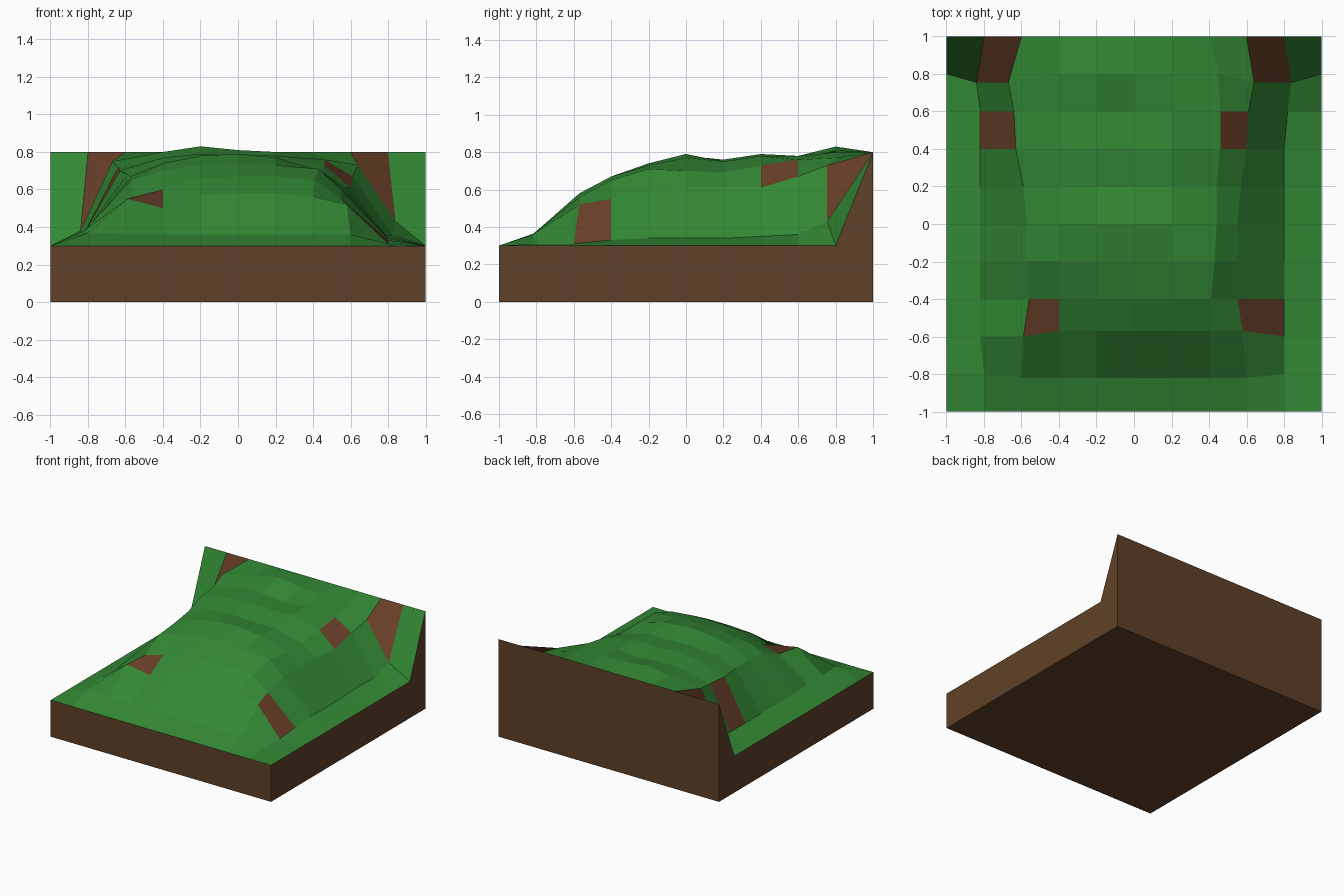
import bpy, bmesh

if "Cube" in bpy.data.objects:
    bpy.data.objects.remove(bpy.data.objects["Cube"])

def material(name, rgb):
    m = bpy.data.materials.new(name)
    m.diffuse_color = (*rgb, 1)
    m.use_nodes = True
    m.node_tree.nodes["Principled BSDF"].inputs["Base Color"].default_value = m.diffuse_color
    return m

GRASS, PATCH, EARTH = range(3)

# Hill heights in hundredths: rows run front to back, columns left to right
hill = [
    (37, 36, 36, 36, 36, 36, 36, 36, 31),
    (38, 55, 50, 57, 58, 58, 56, 52, 31),
    (38, 56, 60, 66, 67, 67, 65, 55, 33),
    (37, 65, 70, 73, 74, 73, 71, 60, 34),
    (37, 67, 74, 78, 79, 77, 70, 61, 34),
    (37, 68, 74, 76, 75, 75, 69, 61, 34),
    (37, 70, 77, 79, 78, 78, 73, 61, 35),
    (37, 72, 77, 78, 76, 78, 76, 67, 36),
    (38, 75, 80, 83, 81, 80, 77, 73, 43),
]
# Sideways drift of the grid lines on the steep flanks, front to back
drift = {
    1: (0, -.02, -.02, -.02, -.02, -.02, -.02, -.02, -.04),
    2: (0, .01, .04, .03, .03, .01, -.03, -.04, -.07),
    7: (0, 0, .01, .03, .04, .04, .06, .06, .05),
    8: (0, -.02, -.05, -.05, -.05, -.03, 0, .01, .04),
    9: (0, 0, 0, 0, 0, 0, 0, .02, .04),
}

def point(i, j):
    x, y = -1 + .2 * i, -1 + .2 * j
    if j == 10:
        return x, y, .8
    if i in (0, 10) or j == 0:
        return x, y, .3
    if i in drift:
        x += drift[i][j - 1]
    if j == 8 + 1 and i in (1, 2, 8, 9):
        y -= .045
    if j == 1 and 1 < i < 9:
        y -= .02
    if j == 2 and 2 < i < 9:
        y += .03
    return x, y, hill[j - 1][i - 1] / 100

# Grassy hill surface with bare soil patches
bm = bmesh.new()
v = [[bm.verts.new(point(i, j)) for i in range(11)] for j in range(11)]
bare = {(2, 2), (8, 2), (1, 7), (7, 7), (1, 9), (8, 9)}
for j in range(10):
    for i in range(10):
        f = bm.faces.new((v[j][i], v[j][i + 1], v[j + 1][i + 1], v[j + 1][i]))
        f.material_index = PATCH if (i, j) in bare else GRASS

# Earth sides and bottom
rim = [e for e in bm.edges if e.is_boundary]
out = bmesh.ops.extrude_edge_only(bm, edges=rim)["geom"]
for g in out:
    if isinstance(g, bmesh.types.BMVert):
        g.co.z = 0
    elif isinstance(g, bmesh.types.BMFace):
        g.material_index = EARTH
low = [e for e in bm.edges if e.is_boundary]
for f in bmesh.ops.contextual_create(bm, geom=low)["faces"]:
    f.material_index = EARTH
bmesh.ops.recalc_face_normals(bm, faces=bm.faces)

me = bpy.data.meshes.new("hill_tile")
bm.to_mesh(me)
bm.free()
me.materials.append(material("grass green", (.033, .25, .035)))
me.materials.append(material("bare soil", (.145, .052, .022)))
me.materials.append(material("earth brown", (.115, .053, .021)))
bpy.context.collection.objects.link(bpy.data.objects.new("hill_tile", me))
